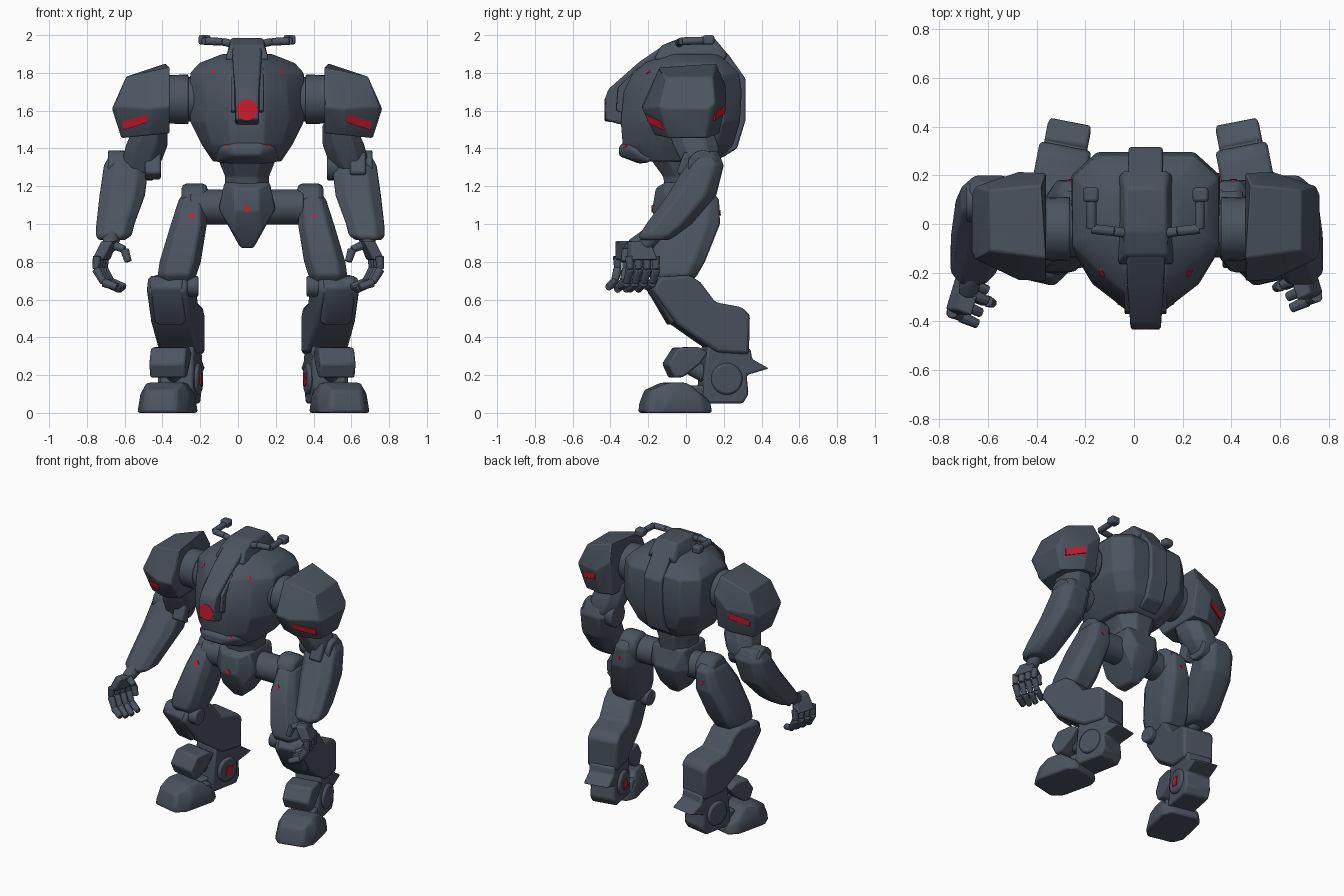
import bpy, bmesh, math
from mathutils import Vector
from mathutils.bvhtree import BVHTree

if "Cube" in bpy.data.objects:
    bpy.data.objects.remove(bpy.data.objects["Cube"])


def material(name, col):
    m = bpy.data.materials.new(name)
    m.diffuse_color = (*col, 1)
    m.use_nodes = True
    m.node_tree.nodes["Principled BSDF"].inputs["Base Color"].default_value = m.diffuse_color
    return m


SLATE = material("slate_armour", (0.070, 0.088, 0.117))
RED = material("red_light", (0.60, 0.012, 0.030))
C = 0.048        # body centre line
ARM = 0.012      # centre line of the forearms


def finish(name, bm, mat=SLATE, bevel=0.012, angle=35):
    bmesh.ops.recalc_face_normals(bm, faces=bm.faces)
    me = bpy.data.meshes.new(name)
    bm.to_mesh(me)
    bm.free()
    ob = bpy.data.objects.new(name, me)
    bpy.context.collection.objects.link(ob)
    me.materials.append(mat)
    if bevel:
        mod = ob.modifiers.new("bevel", 'BEVEL')
        mod.width, mod.segments, mod.limit_method = bevel, 2, 'ANGLE'
        mod.angle_limit = math.radians(20)
    bpy.ops.object.select_all(action='DESELECT')
    ob.select_set(True)
    bpy.context.view_layer.objects.active = ob
    bpy.ops.object.shade_smooth_by_angle(angle=math.radians(angle))
    return ob


def hull(name, pts, c=0.0, s=1, bevel=0.012):
    """Convex armour block; points are (outward, y, z)."""
    bm = bmesh.new()
    for u, y, z in pts:
        bm.verts.new((c + s * u, y, z))
    r = bmesh.ops.convex_hull(bm, input=bm.verts)
    junk = {g for g in r["geom_interior"] + r["geom_unused"] if isinstance(g, bmesh.types.BMVert)}
    bmesh.ops.delete(bm, geom=list(junk), context='VERTS')
    bmesh.ops.dissolve_limit(bm, angle_limit=math.radians(4), verts=bm.verts, edges=bm.edges)
    return finish(name, bm, bevel=bevel)


def turned(h, y, u, turn):
    """Toe-out rotation about (u, 0.1)."""
    sn, cs, d = math.sin(turn), math.cos(turn), y - 0.1
    return u + h * cs - d * sn, 0.1 + h * sn + d * cs


def symhull(name, pts, c=C, s=1, u=0.0, turn=0.0, bevel=0.012):
    """Convex block symmetric about u; points are (half width, y, z)."""
    both = [(*turned(k * h, y, u, turn), z) for h, y, z in pts for k in (-1, 1)]
    return hull(name, both, c, s, bevel)


def skin(name, rings, bevel=0.012):
    bm = bmesh.new()
    rows = [[bm.verts.new(p) for p in r] for r in rings]
    n = len(rows[0])
    for a, b in zip(rows, rows[1:]):
        for i in range(n):
            j = (i + 1) % n
            bm.faces.new((a[i], a[j], b[j], b[i]))
    bm.faces.new(rows[0])
    bm.faces.new(rows[-1])
    return finish(name, bm, bevel=bevel)


def prism(name, prof, half, c=C, s=1, u=0.0, turn=0.0, bevel=0.02):
    """Side profile (y, z) extruded across x."""
    rings = []
    for k in (-half, half):
        ring = [(*turned(k, y, u, turn), z) for y, z in prof]
        rings.append([(c + s * x, y, z) for x, y, z in ring])
    return skin(name, rings, bevel)


def limb(name, rows, c, s, k=0.27, bevel=0.01):
    """Stack of chamfered rectangles (z, u0, u1, y0, y1)."""
    rings = []
    for z, a, b, y0, y1 in rows:
        q, w = k * (b - a), k * (y1 - y0)
        ring = [(a + q, y0), (b - q, y0), (b, y0 + w), (b, y1 - w),
                (b - q, y1), (a + q, y1), (a, y1 - w), (a, y0 + w)]
        rings.append([(c + s * u, y, z) for u, y in ring])
    return skin(name, rings, bevel)


def rod(name, p, q, r0, r1=None, seg=20, mat=SLATE, bevel=0.008):
    p, q = Vector(p), Vector(q)
    d = q - p
    bm = bmesh.new()
    bmesh.ops.create_cone(bm, cap_ends=True, segments=seg, radius1=r0,
                          radius2=r0 if r1 is None else r1, depth=d.length)
    bm.transform(d.to_track_quat('Z', 'Y').to_matrix().to_4x4())
    bmesh.ops.translate(bm, verts=bm.verts, vec=(p + q) / 2)
    return finish(name, bm, mat, bevel)


def decal(name, ob, corners, direction, lift=(.006, .006, .006, .006)):
    """Thin red plate dropped onto a surface along a direction."""
    tree = BVHTree.FromObject(ob, bpy.context.evaluated_depsgraph_get())
    d = Vector(direction)
    hits = [tree.ray_cast(Vector(p) - 2 * d, d)[0] for p in corners]
    if None in hits:
        return
    bm = bmesh.new()
    for k, off in ((1, 0), (0, -0.003)):
        bm.faces.new([bm.verts.new(h - (k * w + off) * d) for h, w in zip(hits, lift)])
    bmesh.ops.bridge_loops(bm, edges=bm.edges)
    finish(name, bm, RED, 0)


def dot(name, ob, x, z, r, y=1):
    decal(name, ob, [(x - r, 0, z), (x, 0, z - r), (x + r, 0, z), (x, 0, z + r)], (0, y, 0))


# torso shell: (z, half width, front half, front y, corner half, corner y, side y0, side y1, back half, back y)
rings = []
for z, h, f, yf, m, ym, a, b, k, yb in [
        (1.33, .18, .08, -.28, .14, -.22, -.12, .08, .10, .17),
        (1.42, .24, .09, -.335, .19, -.24, -.12, .17, .15, .25),
        (1.54, .30, .09, -.345, .22, -.245, -.11, .20, .20, .285),
        (1.70, .305, .09, -.33, .215, -.235, -.10, .20, .20, .295),
        (1.80, .30, .09, -.28, .20, -.19, -.09, .19, .20, .28),
        (1.855, .25, .09, -.21, .17, -.14, -.05, .15, .17, .22),
        (1.90, .13, .07, -.10, .10, -.07, -.03, .10, .09, .17)]:
    half = [(f, yf), (m, ym), (h, a), (h, b), (k, yb)]
    rings.append([(C + x, y, z) for x, y in half] + [(C - x, y, z) for x, y in reversed(half)])
torso = skin("torso", rings, 0.010)

# centre ridge: crown, chest ridge, back spine, chin
symhull("crown", [(.085, -.03, 1.985), (.085, .15, 1.985), (.115, -.17, 1.87), (.115, .2, 1.86),
                  (.09, .22, 1.9), (.09, -.13, 1.945)])
symhull("chest_ridge", [(.08, -.12, 1.945), (.075, -.245, 1.86), (.062, -.41, 1.715), (.062, -.43, 1.66),
                        (.062, -.43, 1.55), (.062, -.36, 1.53), (.062, -.2, 1.5)])
for s in (-1, 1):
    symhull("ridge_rail", [(.012, -.25, 1.83), (.012, -.36, 1.72), (.012, -.37, 1.6),
                           (.012, -.3, 1.58), (.012, -.2, 1.8)], s=s, u=.074, bevel=.005)
prism("back_spine", [(.15, 1.98), (.23, 1.89), (.315, 1.77), (.315, 1.55), (.27, 1.4), (.19, 1.35),
                     (.1, 1.5), (.1, 1.9)], .07, bevel=.010)
chin = symhull("chest_prow", [(.07, -.3, 1.46), (.08, -.355, 1.41), (.075, -.355, 1.36), (.15, -.30, 1.40),
                              (.17, -.2, 1.325), (.1, -.25, 1.32), (.15, -.1, 1.42)])
rod("eye_ring", (C, -.38, 1.605), (C, -.43, 1.605), .066, .062, 32)
rod("eye_lens", (C, -.4, 1.605), (C, -.4325, 1.605), .056, .056, 32, RED, 0)
for s in (-1, 1):
    dot("chest_light", torso, C + s * .18, 1.805, .012)
    dot("prow_light", chin, C + s * .113, 1.412, .010)

# waist and pelvis
limb("waist", [(1.17, -.12, .12, -.11, .14), (1.25, -.115, .115, -.12, .15),
               (1.36, -.16, .16, -.2, .17)], C, 1)
pelvis = symhull("pelvis", [(.12, -.11, 1.22), (.12, .14, 1.22), (.06, -.16, 1.19), (.15, -.1, 1.08),
                            (.15, .12, 1.08), (.06, -.18, 1.07), (.07, .18, 1.08), (.075, -.13, .96),
                            (.07, .12, .95), (.034, -.07, .872), (.032, .06, .872)])
dot("pelvis_light", pelvis, C, 1.08, .02)

for s, side in ((-1, "left_"), (1, "right_")):
    LEG = .065 if s < 0 else .088

    def X(u, c=C):
        return c + s * u

    # roof handles
    path = [(X(.06), -.04, 1.95), (X(.13), -.03, 1.965), (X(.222), -.02, 1.968), (X(.222), .11, 1.972)]
    for a, b in zip(path, path[1:]):
        rod(side + "handle", a, b, .021, seg=10, bevel=.004)
    symhull(side + "handle_grip", [(.032, y, z) for y in (.09, .15) for z in (1.95, 2.0)], s=s, u=.225)

    # shoulder joint and pod
    rod(side + "shoulder_joint", (X(.25), -.02, 1.66), (X(.43), -.02, 1.66), .118, seg=28)
    rod(side + "shoulder_collar", (X(.31), -.02, 1.66), (X(.42), -.02, 1.66), .132, .128, seg=28)
    pod = hull(side + "shoulder_pod", [
        (.41, -.14, 1.83), (.43, .16, 1.85), (.41, .21, 1.74), (.41, .16, 1.49), (.41, -.14, 1.48),
        (.41, -.235, 1.62), (.64, -.11, 1.78), (.64, .14, 1.78), (.52, .215, 1.65), (.52, -.232, 1.61),
        (.70, -.145, 1.62), (.70, .155, 1.64), (.715, -.11, 1.61), (.715, .12, 1.61),
        (.665, -.09, 1.455), (.665, .11, 1.455), (.52, -.165, 1.47), (.52, .175, 1.48)], C, s, .008)
    for y, dz in ((1, 0), (-1, .05)):
        decal(side + "pod_light", pod, [(X(u), 0, z + dz) for u, z in
              ((.655, 1.497), (.53, 1.537), (.53, 1.582), (.66, 1.542))], (0, y, 0),
              (.0095, .0095, .003, .003))

    # upper arm, elbow, forearm
    limb(side + "upper_arm", [(1.53, .41, .58, -.1, .13), (1.42, .41, .63, -.07, .17),
                              (1.34, .44, .65, -.03, .18), (1.27, .49, .64, .0, .16)], C - .01, s)
    rod(side + "elbow", (X(.46, ARM), .09, 1.31), (X(.70, ARM), .09, 1.31), .08, seg=20)
    e = .42 if s < 0 else .58
    hull(side + "elbow_plate", [(e + u, y, z) for u in (0, .085) for y, z in
                                ((-.01, 1.38), (-.05, 1.27), (.06, 1.39), (.02, 1.23))], ARM, s)
    limb(side + "forearm", [(1.385, .53, .68, .05, .17), (1.31, .485, .722, .0, .2),
                            (1.15, .505, .745, -.1, .16), (1.0, .56, .762, -.21, .03),
                            (.94, .575, .765, -.25, -.05), (.915, .61, .75, -.24, -.09)], ARM, s, .24)

    # hand, with the palm turned a little so the fingertips curl inward and forward
    hx, hy = (-.68, -.315) if s < 0 else (.683, -.25)
    rod(side + "wrist", (X(.675, ARM), -.17, .95), (hx, hy + .03, .88), .05, .04, 14)

    def P(u, y, z):
        return X(u - .3 * y, hx), hy + y + .45 * u, z

    palm = [(u + d, y, z) for u, z, w in ((0, .91, .05), (.045, .81, .07)) for d in (-.03, .03) for y in (-w, w)]
    hull(side + "palm", [P(*p) for p in palm], bevel=.01)
    fingers = [(dy, [(.045, .83), (.05, .76), (.01, .69), (-.06, .645 + .3 * abs(dy))])
               for dy in (-.069, -.023, .023, .069)]
    fingers.append((.03, [(-.01, .89), (-.07, .865), (-.09, .8)]))
    for y, pts in fingers:
        for a, b in zip(pts, pts[1:]):
            rod(side + "finger", P(a[0], y, a[1]), P(b[0], y, b[1]), .025, .02, 8, bevel=.004)

    # hip and thigh
    rod(side + "hip_joint", (X(.1), .02, 1.09), (X(.3), .02, 1.09), .093, seg=24)
    rod(side + "hip_cap", (X(.225, LEG), .05, 1.115), (X(.365, LEG), .05, 1.115), .10, seg=24, bevel=.03)
    thigh = limb(side + "thigh", [
        (1.17, .26, .345, -.01, .14), (1.13, .24, .378, -.06, .175), (1.0, .23, .42, -.14, .18),
        (.8, .262, .48, -.195, .1), (.73, .285, .49, -.2, .06), (.68, .305, .46, -.16, .02)], LEG, s, .2)
    dot(side + "thigh_light", thigh, X(.31, LEG), 1.04, .018 if s < 0 else .012)
    dot(side + "thigh_rear_light", thigh, X(.32, LEG), 1.06, .014, -1)
    rod(side + "knee", (X(.275, LEG), -.125, .67), (X(.53, LEG), -.125, .67), .055, seg=20)

    # lower leg, turned outward at the toes
    leg = dict(c=LEG, s=s, u=.388 if s < 0 else .394, turn=math.radians(11))
    prism(side + "shin", [(-.2, .65), (-.16, .72), (.0, .73), (.06, .69), (.14, .585), (.28, .56),
                          (.325, .52), (.32, .31), (.15, .32), (.06, .38), (-.07, .47)],
          .108, bevel=.018, **leg)
    symhull(side + "shin_plate", [(.085, -.205, .66), (.085, -.17, .715), (.085, -.085, .48),
                                  (.06, -.09, .46), (.085, -.03, .6)], **leg)
    prism(side + "heel", [(.1, .36), (.33, .34), (.34, .285), (.43, .235), (.31, .2), (.32, .1),
                          (.29, .05), (.07, .05), (.08, .2)], .09, bevel=.012, **leg)
    ankle = symhull(side + "ankle_disc", [(.108, .2 + .085 * math.cos(t), .18 + .085 * math.sin(t))
                                          for t in [i * math.tau / 16 for i in range(16)]], **leg)
    decal(side + "ankle_light", ankle, [(0, y, z) for y, z in
          ((.15, .15), (.20, .14), (.21, .2), (.16, .21))], (s, 0, 0))
    rod(side + "ankle_strut", (X(.395, LEG), .16, .17), (X(.415, LEG), -.02, .27), .045, seg=14)
    prism(side + "ankle_guard", [(-.115, .26), (-.06, .345), (.05, .35), (.1, .32), (.06, .26),
                                 (-.03, .19), (-.08, .185)], .096, bevel=.012,
          c=LEG, s=s, u=.405, turn=math.radians(10))

    # foot
    foot = dict(c=LEG, s=s, u=.403 if s < 0 else .414, turn=math.radians(13))
    symhull(side + "foot", [(.09, -.245, .0), (.14, -.17, .0), (.14, .06, .0), (.1, .12, .0),
                            (.085, -.24, .05), (.08, -.215, .12), (.135, -.12, .1), (.1, -.12, .16),
                            (.1, -.02, .16), (.13, .05, .09), (.09, .11, .06)], bevel=.015, **foot)
    symhull(side + "foot_link", [(.06, z, h) for z in (.02, .16) for h in (.06, .145)], **foot)
    # inner toe lobe
    symhull(side + "inner_toe", [(.045, -.1, 0), (.045, .08, 0), (.04, -.08, .13), (.04, .05, .13)],
            c=LEG, s=s, u=.335, turn=math.radians(13))
